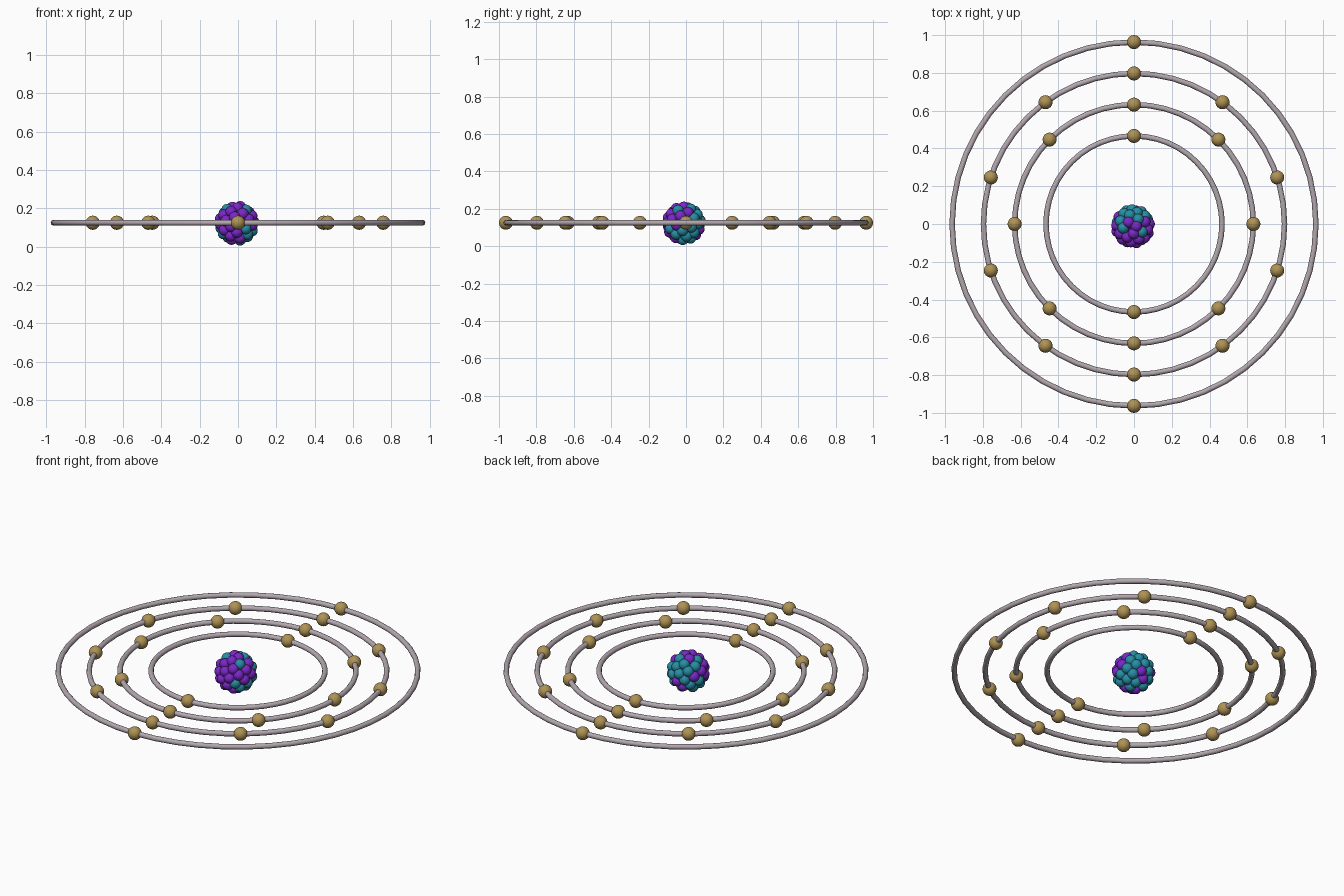
import bpy
import random
from math import sin, cos, pi, sqrt, radians

if "Cube" in bpy.data.objects:
    bpy.data.objects.remove(bpy.data.objects["Cube"])

random.seed(7)
RING_Z = 0.125


def material(name, rgb):
    m = bpy.data.materials.new(name)
    m.diffuse_color = (*rgb, 1.0)
    m.use_nodes = True
    m.node_tree.nodes["Principled BSDF"].inputs["Base Color"].default_value = m.diffuse_color
    return m


RING = material("pale_metal", (0.45, 0.39, 0.43))
GOLD = material("gold", (0.43, 0.29, 0.09))
PURPLE = material("purple", (0.20, 0.02, 0.58))
TEAL = material("teal", (0.02, 0.27, 0.38))


def finish(name, mat):
    obj = bpy.context.object
    obj.name = name
    obj.data.materials.append(mat)
    bpy.ops.object.shade_smooth()
    return obj


def ball(name, loc, radius, mat, segments=24, rings=14):
    bpy.ops.mesh.primitive_uv_sphere_add(
        segments=segments, ring_count=rings, radius=radius, location=loc)
    return finish(name, mat)


# Orbit rings, each with evenly spaced electrons starting at +y
for i, (radius, count) in enumerate([(0.466, 2), (0.632, 8), (0.797, 10), (0.963, 2)], 1):
    bpy.ops.mesh.primitive_torus_add(
        major_radius=radius, minor_radius=0.0145, major_segments=48,
        minor_segments=12, location=(0, 0, RING_Z))
    finish(f"orbit_ring_{i}", RING)
    for k in range(count):
        a = radians(90) + 2 * pi * k / count
        ball(f"electron_{i}_{k + 1}",
             (radius * cos(a), radius * sin(a), RING_Z), 0.037, GOLD)


# Nucleus: a packed shell of nucleons around a small inner cluster
def shell(radius, count):
    golden = pi * (3 - sqrt(5))
    for k in range(count):
        h = 1 - 2 * (k + 0.5) / count
        s = sqrt(1 - h * h)
        yield (-0.006 + radius * s * cos(golden * k),
               -0.012 + radius * s * sin(golden * k),
               0.122 + radius * h)


points = list(shell(0.088, 48)) + list(shell(0.042, 10))
kinds = [("proton", PURPLE), ("neutron", TEAL)] * (len(points) // 2)
random.shuffle(kinds)
for k, (p, (kind, mat)) in enumerate(zip(points, kinds), 1):
    ball(f"{kind}_{k}", p, 0.030, mat, 20, 12)
